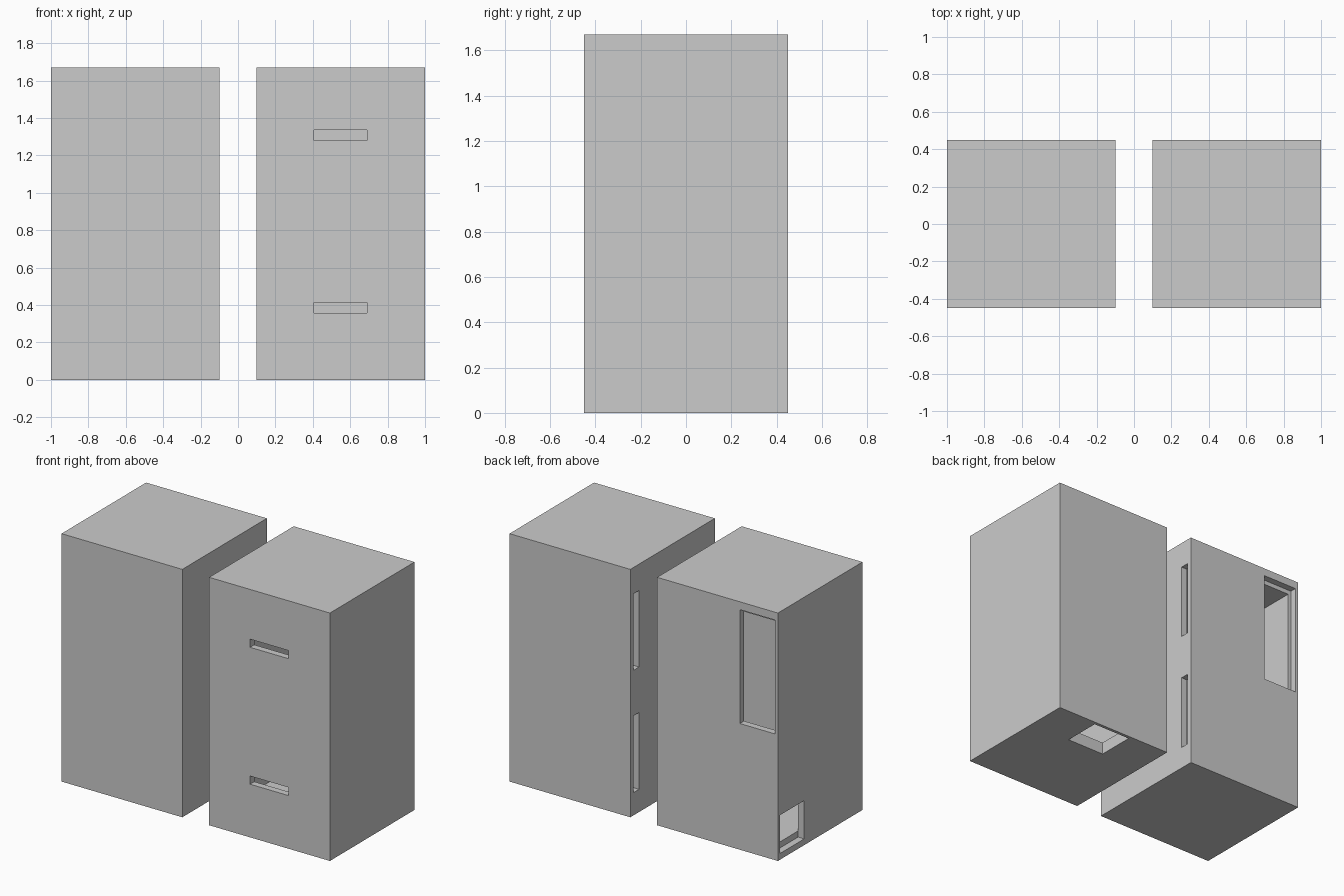
import bpy

if "Cube" in bpy.data.objects:
    bpy.data.objects.remove(bpy.data.objects["Cube"])

H, W = 1.67, 0.9            # block height and width
T, TZ = 0.045, 0.0835       # side wall and floor/ceiling thickness
E = 0.0004                  # small cutter overlap


def box(name, lo, hi):
    bpy.ops.mesh.primitive_cube_add(size=1, location=[(a + b) / 2 for a, b in zip(lo, hi)])
    ob = bpy.context.object
    ob.name = name
    ob.scale = [b - a for a, b in zip(lo, hi)]
    bpy.ops.object.transform_apply(location=False, rotation=False, scale=True)
    return ob


def cut(ob, lo, hi):
    cutter = box("cutter", lo, hi)
    cutter.hide_render = True
    mod = ob.modifiers.new("cut", 'BOOLEAN')
    mod.operation, mod.solver, mod.object = 'DIFFERENCE', 'EXACT', cutter
    bpy.context.view_layer.objects.active = ob
    bpy.ops.object.modifier_apply(modifier=mod.name)
    bpy.data.objects.remove(cutter, do_unlink=True)


def hollow_block(name, x0, openings):
    ob = box(name, (x0, -W / 2, 0), (x0 + W, W / 2, H))
    cut(ob, (x0 + T, -W / 2 + T, TZ), (x0 + W - T, W / 2 - T, H - TZ))
    for lo, hi in openings:
        cut(ob, lo, hi)
    return ob


D = T + E                   # opening depth through a side wall
O = 0.02                    # cutter overshoot outside
SLOTS_Z = [(0.153, 0.67), (0.977, 1.492)]

# Left block: slots facing the gap, tall back window, low side window
left = [((-0.1 - D, 0.357, a), (-0.1 + O, 0.418, b)) for a, b in SLOTS_Z]
left.append(((-0.978, 0.45 - D, 0.85), (-0.717, 0.45 + O, 1.617)))
left.append(((-1 - O, 0.17, 0.042), (-1 + D, 0.429, 0.3)))
hollow_block("left_block", -1.0, left)

# Right block: slots facing the gap, two front slots, hole in the floor
right = [((0.1 - O, 0.357, a), (0.1 + D, 0.418, b)) for a, b in SLOTS_Z]
right += [((0.405, -0.45 - O, z), (0.69, -0.45 + D, z + 0.055)) for z in (0.358, 1.28)]
right.append(((0.405, 0.168, -O), (0.69, 0.429, TZ + E)))
hollow_block("right_block", 0.1, right)
